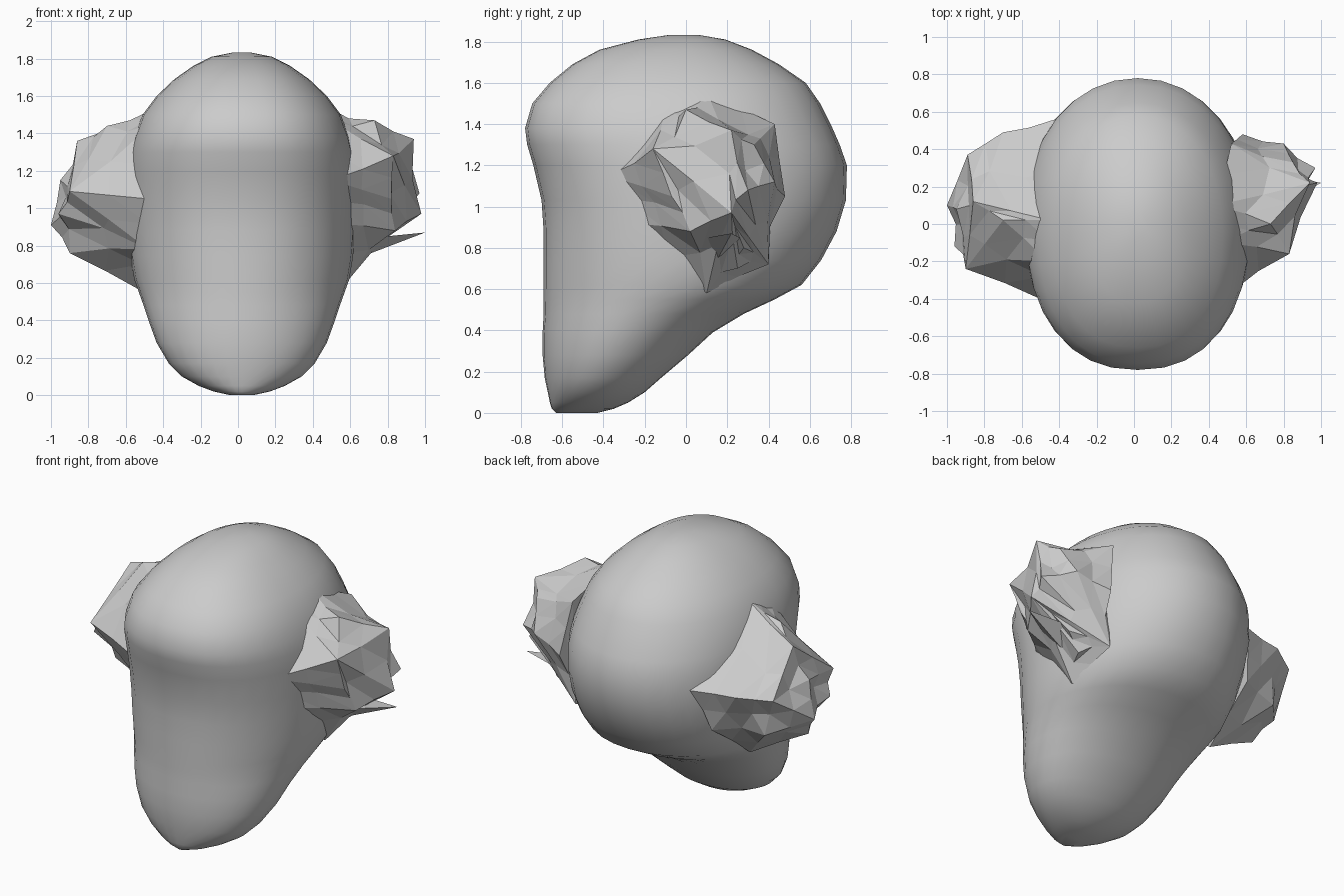
import bpy, bmesh, math, random
from mathutils import Vector

if "Cube" in bpy.data.objects:
    bpy.data.objects.remove(bpy.data.objects["Cube"])

random.seed(4)
CX = 0.02     # the skull sits slightly off centre between the ears
SEGS = 32


def finish(bm, name, smooth):
    bmesh.ops.recalc_face_normals(bm, faces=bm.faces)
    for f in bm.faces:
        f.smooth = smooth
    me = bpy.data.meshes.new(name)
    bm.to_mesh(me)
    bm.free()
    ob = bpy.data.objects.new(name, me)
    bpy.context.collection.objects.link(ob)
    return ob


def signed_pow(v, p):
    return math.copysign(abs(v) ** p, v)


def loft_head(rows, name):
    """Stack of rings, closed at both ends; the brow is squarer in front than the jaw."""
    bm = bmesh.new()
    rings = []
    for z, front, back, half in rows:
        mid, depth = (front + back) / 2, (back - front) / 2
        square = 1 - 0.14 * min(max((z - 0.4) / 0.7, 0), 1)
        ring = []
        for i in range(SEGS):
            a = 2 * math.pi * i / SEGS
            p = square if math.sin(a) < 0 else 0.96
            ring.append(bm.verts.new((CX + half * signed_pow(math.cos(a), p),
                                      mid + depth * signed_pow(math.sin(a), p), z)))
        rings.append(ring)
    for a, b in zip(rings, rings[1:]):
        for i in range(SEGS):
            j = (i + 1) % SEGS
            bm.faces.new((a[i], a[j], b[j], b[i]))
    bm.faces.new(rings[0][::-1])
    bm.faces.new(rings[-1])
    return finish(bm, name, True)


def craggy(points, name, dent=0.06, cuts=1):
    """Faceted lump: hull of the corner points with dented facets."""
    bm = bmesh.new()
    for p in points:
        bm.verts.new(p)
    bmesh.ops.convex_hull(bm, input=bm.verts)
    loose = [v for v in bm.verts if not v.link_faces]
    bmesh.ops.delete(bm, geom=loose, context='VERTS')
    centre = sum((v.co for v in bm.verts), Vector()) / len(bm.verts)
    corners = {tuple(v.co) for v in bm.verts}
    if cuts:
        bmesh.ops.subdivide_edges(bm, edges=bm.edges[:], cuts=cuts, use_grid_fill=True)
        for v in bm.verts:
            if tuple(v.co) not in corners:
                v.co += (centre - v.co).normalized() * random.uniform(0, dent)
        bmesh.ops.triangulate(bm, faces=bm.faces[:])
    return finish(bm, name, False)


# head: height, front y, back y, half width
loft_head([
    (0.00, -0.63, -0.43, 0.06), (0.02, -0.65, -0.35, 0.15),
    (0.05, -0.66, -0.28, 0.23), (0.10, -0.67, -0.20, 0.32),
    (0.17, -0.685, -0.12, 0.39), (0.28, -0.695, 0.01, 0.455),
    (0.39, -0.695, 0.13, 0.495), (0.48, -0.69, 0.28, 0.525),
    (0.55, -0.69, 0.43, 0.55), (0.62, -0.69, 0.56, 0.575),
    (0.74, -0.69, 0.655, 0.595), (0.88, -0.69, 0.73, 0.605),
    (1.03, -0.70, 0.775, 0.61), (1.20, -0.74, 0.78, 0.605),
    (1.30, -0.77, 0.745, 0.595), (1.38, -0.78, 0.71, 0.575),
    (1.50, -0.745, 0.65, 0.53), (1.60, -0.66, 0.58, 0.455),
    (1.69, -0.55, 0.45, 0.36), (1.76, -0.42, 0.32, 0.26),
    (1.81, -0.23, 0.19, 0.16), (1.832, -0.08, 0.06, 0.05),
], "head")

# right ear
craggy([
    (.50, -.38, 1.15), (.50, -.28, .92), (.83, -.16, 1.28), (.82, -.07, 1.05),
    (.48, -.10, 1.48), (.44, .10, 1.56), (.73, .00, 1.47), (.94, .22, 1.37),
    (.97, .30, 1.08), (.98, .22, .97), (.80, .43, 1.12), (.85, .33, 1.30),
    (.58, .48, 1.05), (.52, .43, 1.40), (.84, .02, .88), (.70, .02, .80),
    (.74, .28, .80), (.64, .25, .70), (.56, .10, .58), (.52, .40, .72),
    (.45, -.10, .70),
], "right_ear", dent=0.05)

# thin spike below the right ear
craggy([(1.0, .22, .87), (.70, .05, .84), (.70, .28, .84), (.66, .15, .74)],
       "right_ear_spike", cuts=0)

# left ear
craggy([
    (-.48, -.41, 1.05), (-.90, -.24, 1.09), (-.96, -.12, .97), (-1.0, .10, .91),
    (-.89, .37, 1.10), (-.86, .12, 1.36), (-.70, .49, 1.12), (-.42, .56, 1.12),
    (-.45, .02, 1.53), (-.46, -.20, 1.45), (-.95, .08, 1.15), (-.90, .02, .76),
    (-.60, -.02, .68), (-.52, .08, .56), (-.50, .45, .84), (-.80, .33, .84),
    (-.48, -.27, .78), (-.70, .02, 1.44),
], "left_ear", dent=0.04)
